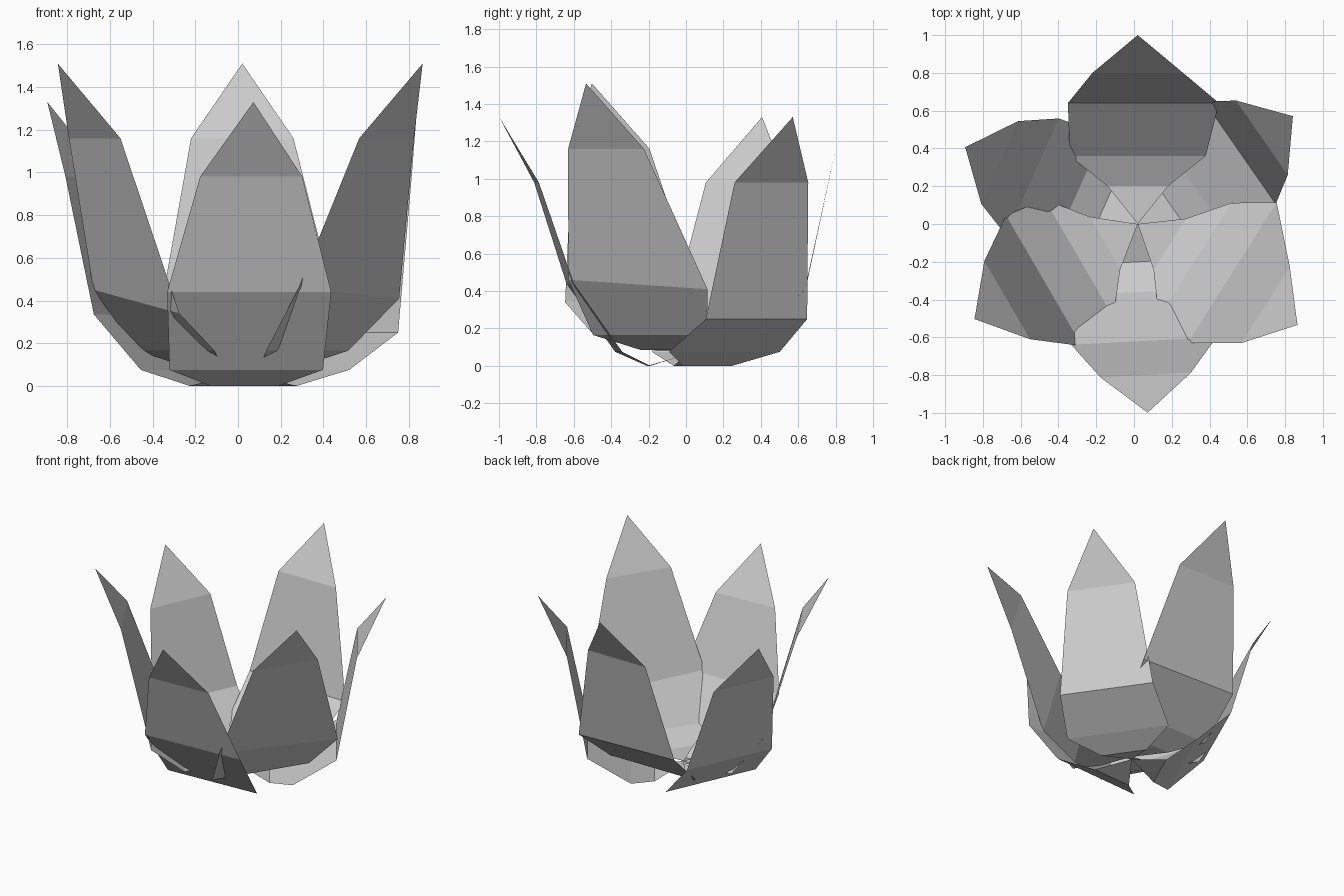
import bpy
from math import cos, sin, radians

if "Cube" in bpy.data.objects:
    bpy.data.objects.remove(bpy.data.objects["Cube"])

CENTRE_X = 0.02


def make_petal(name, angle, levels, mid):
    """Thin folded petal: base point, cross rows from bottom to top, pointed tip.
    mid = (radius, half width, sideways shift, height, tilt) of the widest fold."""
    a = radians(angle)

    def place(r, side, z):
        return (CENTRE_X + r * cos(a) - side * sin(a), r * sin(a) + side * cos(a), z)

    base_z, floor_z, low_z, high_z, tip_z = levels
    rows = [(0.20, 0.16, 0, floor_z, 0),
            (0.36, 0.36, 0, low_z, 0),
            mid,
            (0.80, 0.24, 0, high_z, 0)]
    verts = [place(0, 0, base_z)]
    for r, w, s, z, tilt in rows:
        verts += [place(r, s - w, z - tilt), place(r, s + w, z + tilt)]
    verts.append(place(1.0, 0, tip_z))

    faces = [(0, 1, 2)]
    for i in range(len(rows) - 1):
        k = 1 + 2 * i
        faces.append((k, k + 2, k + 3, k + 1))
    last = len(verts) - 1
    faces.append((last - 2, last, last - 1))

    mesh = bpy.data.meshes.new(name)
    mesh.from_pydata(verts, [], faces)
    mesh.update()
    bpy.context.collection.objects.link(bpy.data.objects.new(name, mesh))


# Three tall upper petals
upper = (0.08, 0.085, 0.165, 1.16, 1.51)
make_petal("upper_petal_back", 90, upper, (0.64, 0.40, -0.03, 0.42, 0.01))
make_petal("upper_petal_left", 210.2, upper, (0.58, 0.40, 0.01, 0.395, -0.055))
make_petal("upper_petal_right", 327.7, upper, (0.56, 0.44, 0.05, 0.435, -0.025))

# Three shorter lower petals, turned between the upper ones
lower = (0.06, 0.0, 0.075, 0.98, 1.33)
make_petal("lower_petal_front", 273, lower, (0.62, 0.385, 0, 0.44, 0))
make_petal("lower_petal_right", 34.8, lower, (0.66, 0.33, 0, 0.25, 0))
make_petal("lower_petal_left", 156, lower, (0.61, 0.34, 0, 0.335, 0))
